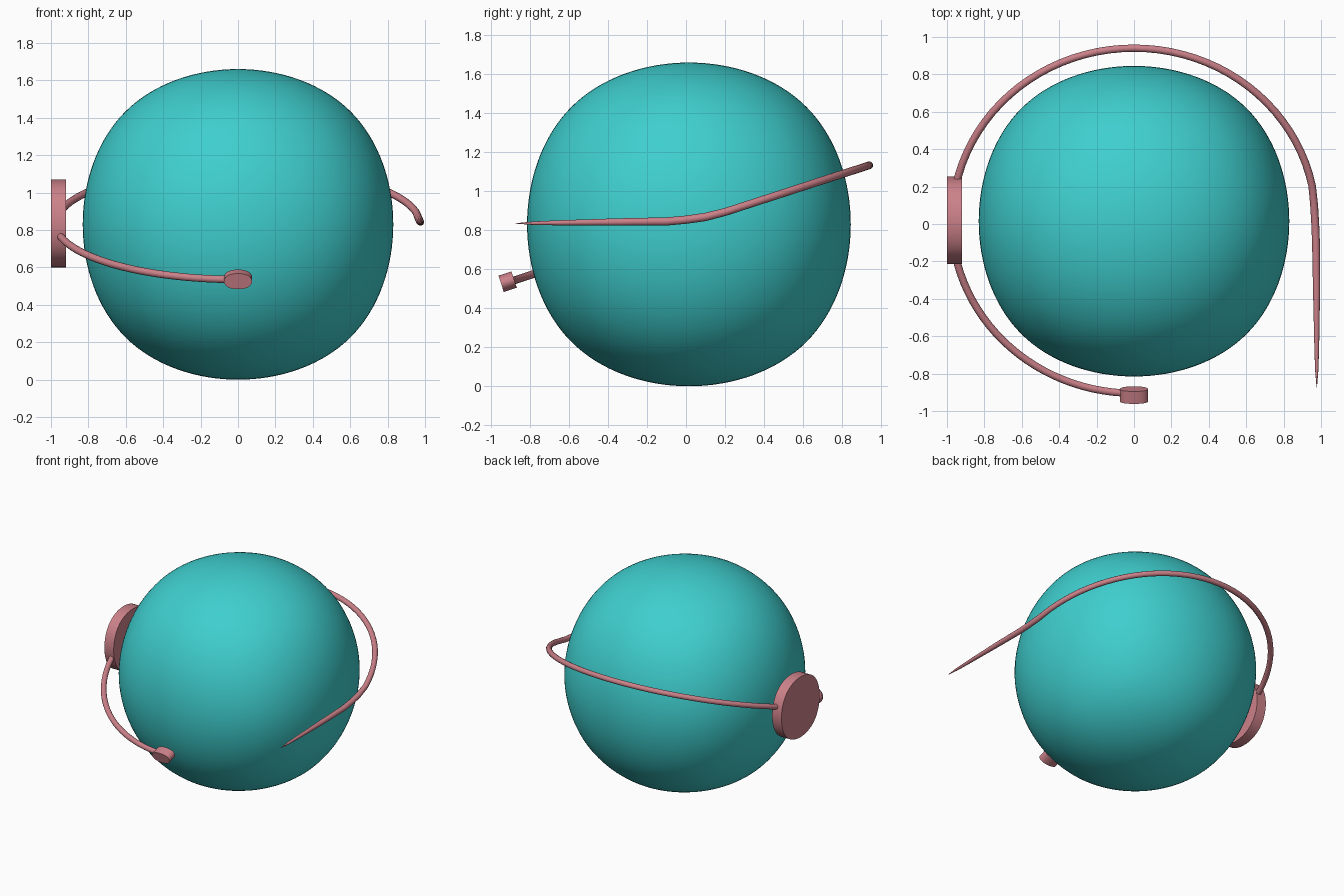
import bpy, bmesh
from math import sin, cos, pi, atan, asin, radians

if "Cube" in bpy.data.objects:
    bpy.data.objects.remove(bpy.data.objects["Cube"])

TILT = 0.324                      # slope of the band plane
CY, CZ = 0.02, 0.835              # centre of the band


def material(name, rgb):
    m = bpy.data.materials.new(name)
    m.diffuse_color = (*rgb, 1)
    m.use_nodes = True
    m.node_tree.nodes["Principled BSDF"].inputs["Base Color"].default_value = m.diffuse_color
    return m


TEAL = material("teal", (0.05, 0.62, 0.62))
PINK = material("pink", (0.60, 0.22, 0.25))


def rounded_block(name, half, loc, mat, rot_x=0, cap_axis=None, levels=4):
    """Subdivided cube; cap_axis keeps the two end faces flat and sharp."""
    bm = bmesh.new()
    bmesh.ops.create_cube(bm, size=2)
    for v in bm.verts:
        v.co = [c * h for c, h in zip(v.co, half)]
    if cap_axis is not None:
        crease = bm.edges.layers.float.new("crease_edge")
        for e in bm.edges:
            a, b = (v.co[cap_axis] for v in e.verts)
            if a * b > 0:
                e[crease] = 1.0
    me = bpy.data.meshes.new(name)
    bm.to_mesh(me)
    bm.free()
    ob = bpy.data.objects.new(name, me)
    bpy.context.collection.objects.link(ob)
    ob.location = loc
    ob.rotation_euler.x = rot_x
    me.materials.append(mat)
    sub = ob.modifiers.new("round", "SUBSURF")
    sub.levels = sub.render_levels = levels
    bpy.ops.object.select_all(action='DESELECT')
    ob.select_set(True)
    bpy.context.view_layer.objects.active = ob
    bpy.ops.object.modifier_apply(modifier="round")
    bpy.ops.object.shade_smooth_by_angle(angle=radians(40))
    return ob


def tube(name, points, mat):
    """Round tube along (x, y, z, radius) points."""
    cu = bpy.data.curves.new(name, "CURVE")
    cu.dimensions = "3D"
    cu.bevel_depth = 1.0
    cu.bevel_resolution = 4
    cu.use_fill_caps = True
    sp = cu.splines.new("POLY")
    sp.points.add(len(points) - 1)
    for p, (x, y, z, r) in zip(sp.points, points):
        p.co = (x, y, z, 1)
        p.radius = r
    ob = bpy.data.objects.new(name, cu)
    bpy.context.collection.objects.link(ob)
    cu.materials.append(mat)
    bpy.ops.object.select_all(action='DESELECT')
    ob.select_set(True)
    bpy.context.view_layer.objects.active = ob
    bpy.ops.object.convert(target='MESH')
    bpy.ops.object.shade_smooth_by_angle(angle=radians(40))


def arc(a, b, t0, t1, n):
    """Elliptical arc lying in the tilted band plane."""
    pts = []
    for i in range(n + 1):
        t = t0 + (t1 - t0) * i / n
        dy = b * sin(t)
        pts.append((a * cos(t), CY + dy, CZ + TILT * dy, 0.02))
    return pts


# head: cube subdivided into a ball
rounded_block("head_ball", (0.989,) * 3, (0, 0.015, 0.83), TEAL, levels=5)

# ear disc with flat sides
rounded_block("ear_disc", (0.04, 0.256, 0.256), (-0.96, 0.02, 0.835), PINK, cap_axis=0)

# microphone pad at the end of the front arm
rounded_block("microphone", (0.082, 0.035, 0.048), (0, -0.915, 0.536), PINK,
              rot_x=atan(TILT), cap_axis=1)

# front arm from the ear disc to the microphone
tube("microphone_arm", arc(0.975, 0.925, pi + 0.2, 1.5 * pi, 24), PINK)

# band round the back, straightening into a pointed temple arm
band = arc(0.972, 0.92, pi - 0.2, asin(0.2), 40)
band += [(0.963, 0.1, 0.868, 0.021), (0.969, 0.0, 0.854, 0.021),
         (0.973, -0.1, 0.845, 0.021), (0.976, -0.35, 0.842, 0.019),
         (0.977, -0.65, 0.838, 0.013), (0.977, -0.78, 0.836, 0.009),
         (0.977, -0.875, 0.835, 0.001)]
tube("back_band", band, PINK)
